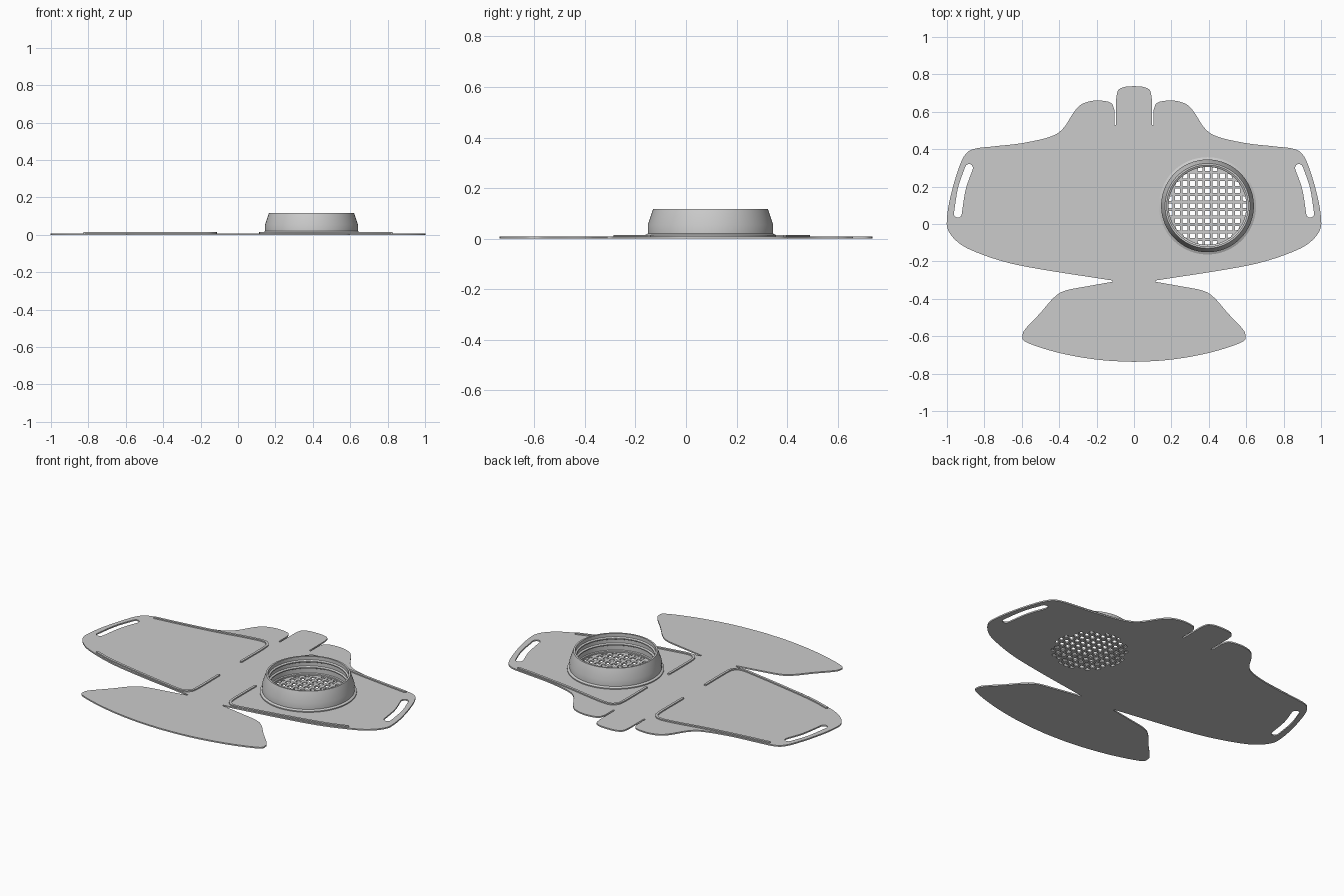
import bpy, bmesh, math
from mathutils import Vector

if "Cube" in bpy.data.objects:
    bpy.data.objects.remove(bpy.data.objects["Cube"])

grey = bpy.data.materials.new("matte grey")
grey.use_nodes = True
grey.diffuse_color = (0.6, 0.6, 0.6, 1)
grey.node_tree.nodes["Principled BSDF"].inputs["Base Color"].default_value = grey.diffuse_color

SHEET = 0.008
CENTRE = Vector((0.393, 0.097))


def smooth(points, steps=6):
    """Catmull-Rom path through the given points."""
    pts = [Vector(p) for p in points]
    pts = [2 * pts[0] - pts[1]] + pts + [2 * pts[-1] - pts[-2]]
    path = []
    for a, b, c, d in zip(pts, pts[1:], pts[2:], pts[3:]):
        for i in range(steps):
            t = i / steps
            path.append(0.5 * (2 * b + (c - a) * t + (2 * a - 5 * b + 4 * c - d) * t * t
                               + (3 * b - a - 3 * c + d) * t ** 3))
    return path + [pts[-2]]


def ribbon(points, width, cap=6):
    """Closed outline of a stroke with round ends."""
    path, r = smooth(points), width / 2
    left, right = [], []
    for i, p in enumerate(path):
        along = (path[min(i + 1, len(path) - 1)] - path[max(i - 1, 0)]).normalized()
        side = Vector((-along.y, along.x)) * r
        left.append(p + side)
        right.append(p - side)

    def arc(centre, start):
        out = []
        for k in range(1, cap):
            a = -math.pi * k / cap
            v = start - centre
            out.append(centre + Vector((v.x * math.cos(a) - v.y * math.sin(a),
                                        v.x * math.sin(a) + v.y * math.cos(a))))
        return out
    return left + arc(path[-1], left[-1]) + right[::-1] + arc(path[0], right[0])


def mirrored(outline):
    return [Vector((-p.x, p.y)) for p in reversed(outline)]


def plate(name, outlines, bottom, top):
    """Flat solid from closed outlines; inner outlines become holes."""
    curve = bpy.data.curves.new(name, "CURVE")
    curve.dimensions = "2D"
    curve.fill_mode = "BOTH"
    curve.extrude = (top - bottom) / 2
    for outline in outlines:
        spline = curve.splines.new("POLY")
        spline.points.add(len(outline) - 1)
        for point, p in zip(spline.points, outline):
            point.co = (p.x, p.y, 0, 1)
        spline.use_cyclic_u = True
    curve.materials.append(grey)
    obj = bpy.data.objects.new(name, curve)
    obj.location.z = (top + bottom) / 2
    bpy.context.collection.objects.link(obj)
    bpy.ops.object.select_all(action="DESELECT")
    obj.select_set(True)
    bpy.context.view_layer.objects.active = obj
    bpy.ops.object.convert(target="MESH")
    return bpy.context.object


# Half outline: nose tab, cheek side, chin flap
nose = smooth([(0, .737), (.05, .733), (.085, .715), (.095, .67)], 4) + [Vector((.095, .53))]
cheek = [Vector((.105, .53))] + smooth([
    (.105, .61), (.12, .645), (.16, .658), (.22, .659), (.28, .64), (.32, .6), (.38, .51),
    (.45, .466), (.6, .432), (.75, .415), (.86, .4), (.91, .36), (.95, .26), (.985, .13),
    (1, .03), (.995, -.03), (.95, -.09), (.87, -.14), (.7, -.2), (.5, -.242), (.115, -.302)], 5)
chin = smooth([(.115, -.309), (.25, -.333), (.37, -.357), (.43, -.395), (.5, -.475), (.58, -.56),
               (.595, -.595), (.58, -.63), (.45, -.676), (.3, -.71), (.15, -.73), (0, -.737)], 5)
half = nose + cheek + chin
body_outline = half + mirrored(half)[1:-1]

# Strap slots
slot = ribbon([(.882, .3), (.92, .19), (.942, .055)], .042)

# Square vent holes, trimmed to the round opening
PITCH, HOLE, REACH = 0.04, 0.0125, 0.208
vents = []
for i in range(-5, 6):
    for j in range(-5, 6):
        if Vector((i, j)).length * PITCH > REACH - 0.004:
            continue
        corners = []
        for sx, sy in ((-1, -1), (1, -1), (1, 1), (-1, 1)):
            v = Vector((i * PITCH + sx * HOLE, j * PITCH + sy * HOLE))
            corners.append(CENTRE + v * min(1, REACH / v.length))
        vents.append(corners)

plate("mask_sheet", [body_outline, slot, mirrored(slot)] + vents, 0, SHEET)

# Raised stiffening ribs near the edges, hooked towards the middle
upper = ribbon([(.82, .392), (.65, .412), (.45, .44), (.3, .468), (.18, .484),
                (.135, .465), (.12, .41), (.12, .2)], .014)
lower = ribbon([(.82, -.145), (.7, -.183), (.5, -.225), (.3, -.262), (.18, -.28),
                (.135, -.262), (.12, -.21), (.12, -.01)], .014)
for name, rib in (("upper_rib", upper), ("lower_rib", lower)):
    plate(name + "_left", [rib], SHEET - .002, .015)
    plate(name + "_right", [mirrored(rib)], SHEET - .002, .015)

# Filter holder: turned ring with foot flange, tapered wall and inner ridges
profile = [(.212, .004), (.26, .004), (.26, .014), (.248, .02), (.248, .055), (.227, .118),
           (.217, .118), (.217, .098), (.208, .093), (.208, .087), (.217, .082),
           (.217, .062), (.208, .057), (.208, .051), (.217, .046), (.217, .02), (.212, .016)]
bm = bmesh.new()
SIDES = 96
loops = []
for k in range(SIDES):
    a = 2 * math.pi * k / SIDES
    loops.append([bm.verts.new((r * math.cos(a), r * math.sin(a), z)) for r, z in profile])
for k in range(SIDES):
    here, after = loops[k], loops[(k + 1) % SIDES]
    for m in range(len(profile)):
        n = (m + 1) % len(profile)
        bm.faces.new((here[m], after[m], after[n], here[n]))
bmesh.ops.recalc_face_normals(bm, faces=bm.faces)
mesh = bpy.data.meshes.new("filter_ring")
bm.to_mesh(mesh)
bm.free()
mesh.materials.append(grey)
ring = bpy.data.objects.new("filter_ring", mesh)
ring.location = (CENTRE.x, CENTRE.y, 0)
bpy.context.collection.objects.link(ring)
bpy.ops.object.select_all(action="DESELECT")
ring.select_set(True)
bpy.context.view_layer.objects.active = ring
bpy.ops.object.shade_smooth_by_angle(angle=math.radians(25))
